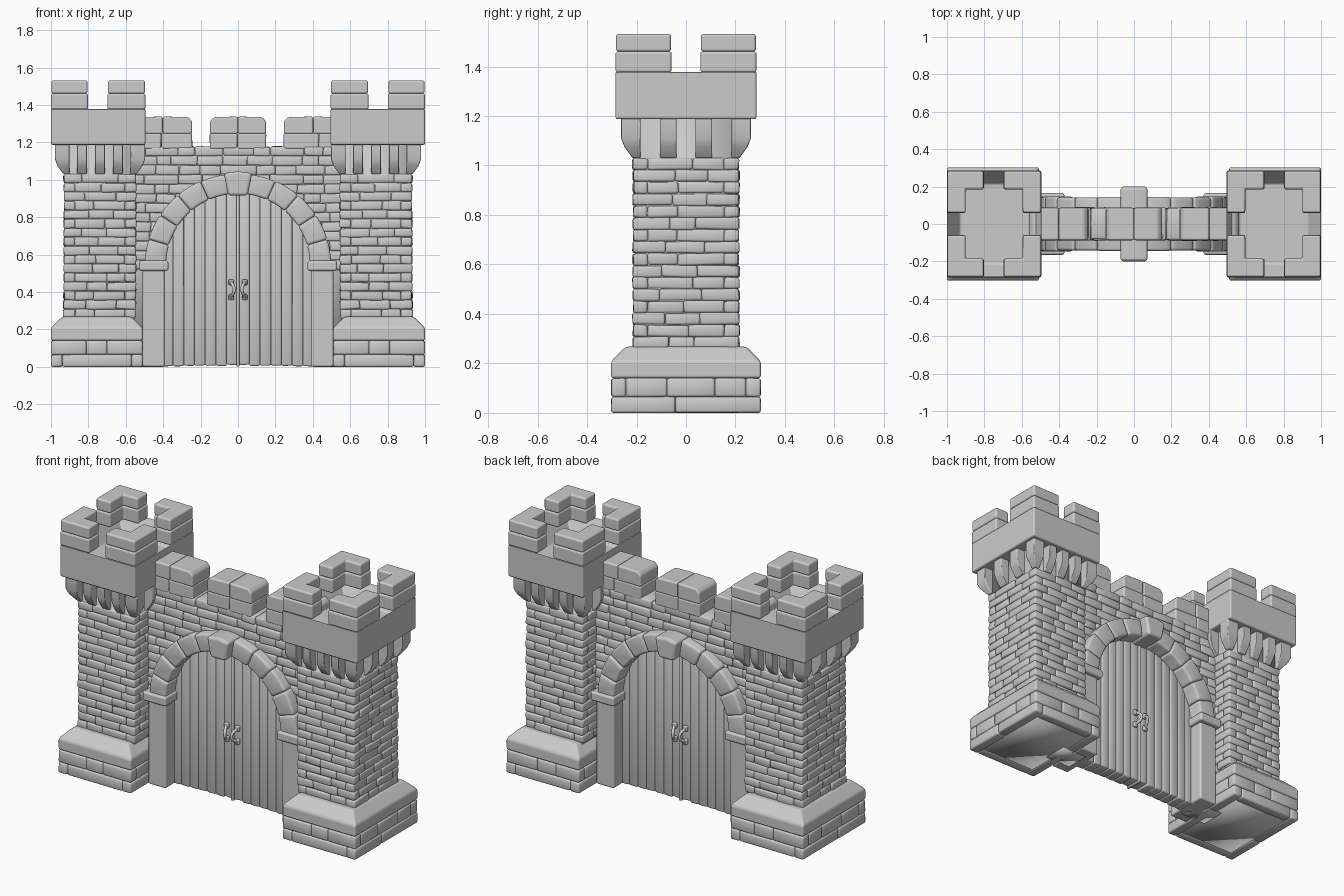
import bpy, bmesh, math, random
from mathutils import Matrix, Vector

if "Cube" in bpy.data.objects:
    bpy.data.objects.remove(bpy.data.objects["Cube"])

random.seed(4)
R = random.uniform


def box(bm, x0, x1, y0, y1, z0, z1, j=0.0):
    m = Matrix.Translation(((x0 + x1) / 2, (y0 + y1) / 2, (z0 + z1) / 2))
    m = m @ Matrix.Diagonal((x1 - x0, y1 - y0, z1 - z0, 1))
    vs = bmesh.ops.create_cube(bm, size=1, matrix=m)["verts"]
    for v in vs:
        v.co += Vector((R(-j, j), R(-j, j), R(-j, j)))
    return vs


def prism(bm, pts, a, b, axis):
    """Extrude a 2D outline from a to b along y (outline in xz) or z (outline in xy)."""
    put = (lambda u, v: (u, a, v)) if axis == "y" else (lambda u, v: (u, v, a))
    f = bm.faces.new([bm.verts.new(put(*p)) for p in pts])
    ext = bmesh.ops.extrude_face_region(bm, geom=[f])["geom"]
    d = Vector((0, b - a, 0)) if axis == "y" else Vector((0, 0, b - a))
    for v in ext:
        if isinstance(v, bmesh.types.BMVert):
            v.co += d


def finish(bm, name, bevel=0.01, segs=2, mirror=(True, False), harden=False):
    bmesh.ops.recalc_face_normals(bm, faces=bm.faces)
    for f in bm.faces:
        f.smooth = True
    me = bpy.data.meshes.new(name)
    bm.to_mesh(me)
    bm.free()
    ob = bpy.data.objects.new(name, me)
    bpy.context.collection.objects.link(ob)
    if any(mirror):
        m = ob.modifiers.new("mirror", "MIRROR")
        m.use_axis = (mirror[0], mirror[1], False)
        m.use_mirror_merge = False
    if bevel:
        b = ob.modifiers.new("bevel", "BEVEL")
        b.width, b.segments, b.harden_normals = bevel, segs, harden
        b.limit_method, b.angle_limit = "ANGLE", math.radians(30)
    return ob


def spans(a, b, w):
    n = max(1, round((b - a) / w))
    cuts = [a] + [a + (b - a) * (i + R(-.28, .28)) / n for i in range(1, n)] + [b]
    return list(zip(cuts, cuts[1:]))


def ring_course(bm, cx, hx, hy, z0, z1, w, flip, j=0.003, t=0.06):
    """One course of stones round a rectangle; corners alternate with flip."""
    ix, iy = (hx, hy - t) if flip else (hx - t, hy)
    for s in (-1, 1):
        for a, b in spans(-ix, ix, w):
            y = sorted((s * hy + R(-j, j), s * (hy - t)))
            box(bm, cx + a, cx + b, *y, z0, z1, j)
        for a, b in spans(-iy, iy, w):
            x = sorted((s * hx + R(-j, j), s * (hx - t)))
            box(bm, cx + x[0], cx + x[1], a, b, z0, z1, j)


# ---- Towers (right one modelled, mirrored to the left) ----
CX, HX, HY = 0.738, 0.193, 0.214

bm = bmesh.new()
box(bm, CX - HX + .009, CX + HX - .009, -HY + .009, HY - .009, 0.2, 1.2)
finish(bm, "tower_core", 0)

bm = bmesh.new()
rows = 16
h = (1.03 - 0.26) / rows
for i in range(rows):
    ring_course(bm, CX, HX, HY, 0.26 + i * h, 0.26 + (i + 1) * h, 0.125, i % 2)
finish(bm, "tower_bricks", 0.009)

# stepped plinth: two brick courses and a sloped cap
bm = bmesh.new()
box(bm, 0.525, 0.985, -0.288, 0.288, 0.004, 0.2)
finish(bm, "plinth_core", 0)
bm = bmesh.new()
ring_course(bm, 0.754, 0.245, 0.302, 0, 0.065, 0.26, 0, 0.001)
ring_course(bm, 0.754, 0.245, 0.302, 0.065, 0.14, 0.17, 1, 0.001)
finish(bm, "plinth_bricks", 0.01)
bm = bmesh.new()
vs = box(bm, 0.509, 1.0, -0.303, 0.303, 0.14, 0.268)
top = [e for e in bm.edges if all(v.co.z > 0.2 for v in e.verts)]
bmesh.ops.bevel(bm, geom=top, offset=0.06, segments=1, affect="EDGES")
finish(bm, "plinth_cap", 0.012, 3, harden=True)

# corbels under the battlements
bm = bmesh.new()


def corbel(cx, cy, sx, sy, w):
    vs = []
    for z, out in ((1.2, .048), (1.11, .048), (1.075, .035), (1.03, .002)):
        xs = (cx - sx * .03, cx + sx * out) if sx else (cx - w, cx + w)
        ys = (cy - sy * .03, cy + sy * out) if sy else (cy - w, cy + w)
        vs += [bm.verts.new((x, y, z)) for x in xs for y in ys]
    bmesh.ops.convex_hull(bm, input=vs)


for s in (-1, 1):
    for k in (-1, 0, 1):
        corbel(CX + k * 0.096, s * HY, 0, s, 0.026)
    for k in (-1, 1):
        corbel(CX + s * HX, k * 0.072, s, 0, 0.034)
        corbel(CX + s * HX, k * HY, s, k, 0)
finish(bm, "corbels", 0.008, harden=True)

# hollow parapet block
X0, X1, Y1 = 0.495, 1.0, 0.285
bm = bmesh.new()
box(bm, X0, X1, -Y1, Y1, 1.187, 1.383)
bm.faces.ensure_lookup_table()
bm.normal_update()
lid = [f for f in bm.faces if f.normal.z > 0.9]
bmesh.ops.inset_region(bm, faces=lid, thickness=0.1)
for v in lid[0].verts:
    v.co.z = 1.27
finish(bm, "parapet", 0.01, 3, harden=True)

# L-shaped corner merlons in two courses
bm = bmesh.new()
for z0, z1, g in ((1.375, 1.462, 0), (1.46, 1.532, 0.002)):
    for ex, gx, sx in ((X0, 0.698, 1), (X1, 0.802, -1)):
        for sy in (-1, 1):
            ex2, gx2 = ex + sx * g, gx - sx * g
            yo, yi, yg = sy * (Y1 - g), sy * (Y1 - 0.1), sy * (0.058 + g)
            prism(bm, [(ex2, yo), (gx2, yo), (gx2, yi), (ex + sx * .1, yi),
                       (ex + sx * .1, yg), (ex2, yg)], z0, z1, "z")
finish(bm, "tower_merlons", 0.012, 3, harden=True)

# ---- Gate wall ----
ZC, RI, RO = 0.54, 0.385, 0.497


def arc(r, a0, a1, n):
    return [(r * math.cos(a0 + (a1 - a0) * i / n), ZC + r * math.sin(a0 + (a1 - a0) * i / n))
            for i in range(n + 1)]


bm = bmesh.new()
outline = [(.6, 0), (.6, 1.17), (-.6, 1.17), (-.6, 0), (-.43, 0)]
prism(bm, outline + arc(.43, math.pi, 0, 24) + [(.43, 0)], -0.076, 0.076, "y")
finish(bm, "wall_core", 0, mirror=(False, False))

bm = bmesh.new()
rows, zb, zt = 13, 0.52, 1.178
h = (zt - zb) / rows
for i in range(rows):
    z0 = zb + i * h
    d = 0.45 ** 2 - (z0 + h / 2 - ZC) ** 2
    gap = math.sqrt(d) if d > 0 else 0
    for a, b in spans(-0.6, 0.6, 0.13):
        # trim each stone where it runs behind the arch
        for lo, hi in (((a, min(b, -gap)), (max(a, gap), b)) if gap else ((a, b),)):
            if hi - lo > 0.035:
                w = 0.085 + R(-.004, .004)
                box(bm, lo, hi, -w, w, z0, z0 + h, 0.003)
finish(bm, "wall_bricks", 0.009, mirror=(False, False))

# wall merlons: lower course of blocks and a chamfered coping
bm = bmesh.new()
for a, b in ((-.56, -.245), (-.15, .15), (.245, .56)):
    for lo, hi in spans(a, b, 0.15):
        box(bm, lo, hi, -0.086, 0.086, 1.165, 1.25, 0.002)
    m = (a + b) / 2
    c = 0.022
    prism(bm, [(a, 1.245), (m, 1.245), (m, 1.338), (a + c, 1.335), (a, 1.335 - c)], -.087, .087, "y")
    prism(bm, [(m, 1.245), (b, 1.245), (b, 1.335 - c), (b - c, 1.335), (m, 1.338)], -.087, .087, "y")
finish(bm, "wall_merlons", 0.011, 3, mirror=(False, False), harden=True)

# ---- Arch: voussoirs, keystone, imposts and jambs ----
bm = bmesh.new()
a_end = math.pi / 2 - 0.13
for i in range(5):
    a0, a1 = a_end * i / 5, a_end * (i + 1) / 5
    w = 0.145 + R(-.006, .006)
    r = RO + R(-.006, .004)
    prism(bm, arc(RI, a0, a1, 4) + arc(r, a1, a0, 4), -w, w, "y")
finish(bm, "arch_stones", 0.014, 3)

bm = bmesh.new()
prism(bm, [(-.052, .915), (.052, .915), (.076, 1.035), (0, 1.045), (-.076, 1.035)], -.2, .2, "y")
finish(bm, "keystone", 0.018, 3, mirror=(False, False), harden=True)

bm = bmesh.new()
box(bm, 0.372, 0.53, -0.165, 0.165, 0.512, 0.568)
finish(bm, "imposts", 0.013, 3, harden=True)
bm = bmesh.new()
box(bm, 0.39, 0.51, -0.138, 0.138, 0, 0.52)
finish(bm, "jambs", 0.012, 3, harden=True)

# ---- Double door of planks ----
bm = bmesh.new()
n, w = 7, 0.4 / 7
for i in range(n):
    a, b = 0.004 + i * w, 0.004 + (i + 1) * w
    top = [ZC + math.sqrt(max(0.41 ** 2 - x * x, 0)) for x in (a, b)]
    t, low = 0.05 + R(-.004, .004), R(0.002, 0.012)
    prism(bm, [(a, low), (b, low + R(-.002, .004)), (b, top[1]), (a, top[0])], -t, t, "y")
finish(bm, "door_planks", 0.008)
bm = bmesh.new()
box(bm, -0.009, 0.009, -0.058, 0.058, 0.002, 0.93)
finish(bm, "door_seam_strip", 0.005, mirror=(False, False))

# pull handles on both faces
bm = bmesh.new()
for z in (0.372, 0.452):
    box(bm, 0.022, 0.05, -0.068, -0.045, z - 0.016, z + 0.016)
finish(bm, "handle_plates", 0.006, mirror=(True, True))
cu = bpy.data.curves.new("door_handles", "CURVE")
cu.dimensions, cu.bevel_depth, cu.bevel_resolution = "3D", 0.009, 2
sp = cu.splines.new("BEZIER")
sp.bezier_points.add(2)
for p, co in zip(sp.bezier_points, ((.04, -.055, .365), (.022, -.095, .412), (.04, -.055, .46))):
    p.co = co
    p.handle_left_type = p.handle_right_type = "AUTO"
ob = bpy.data.objects.new("door_handles", cu)
bpy.context.collection.objects.link(ob)
m = ob.modifiers.new("mirror", "MIRROR")
m.use_axis = (True, True, False)
